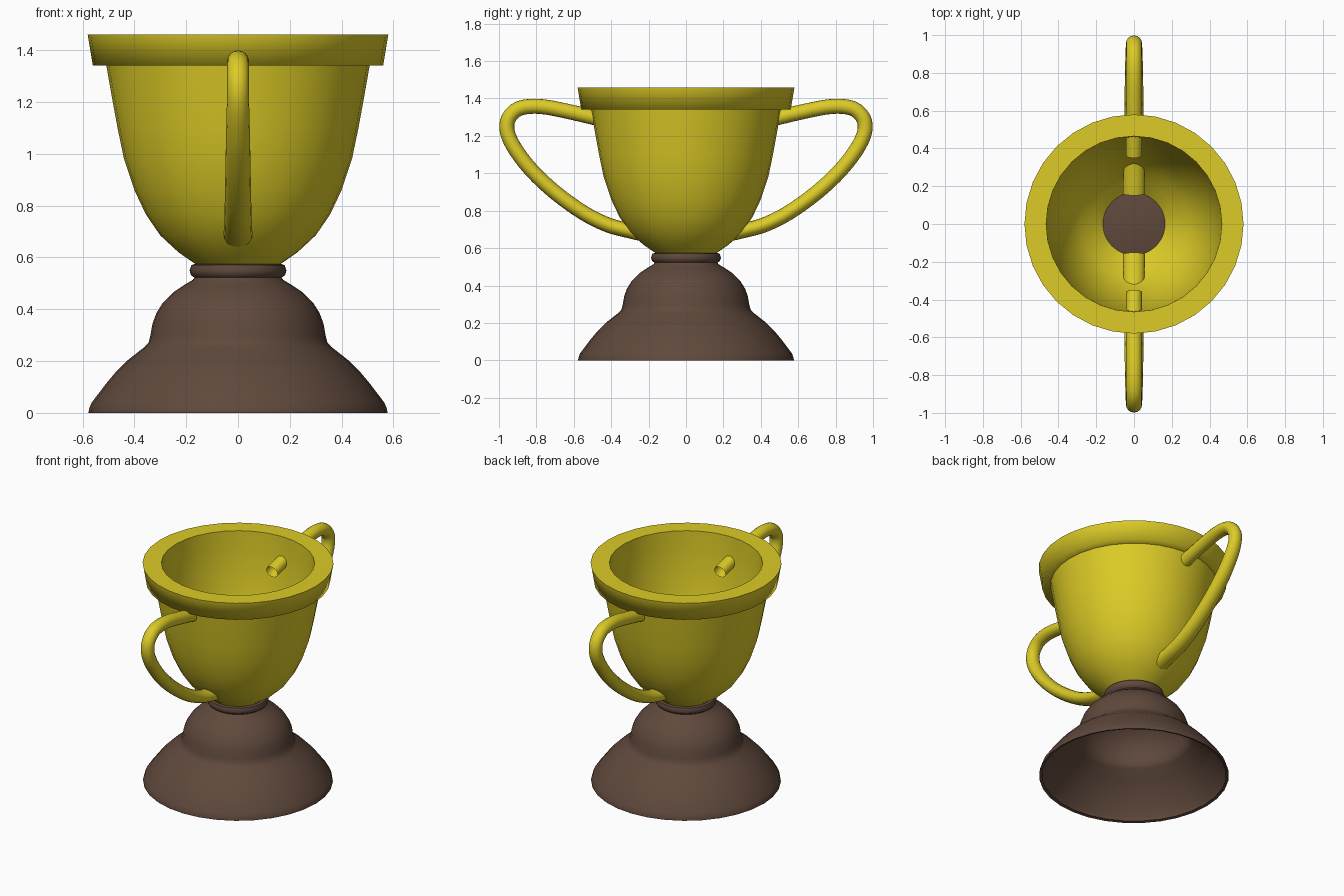
import bpy, bmesh, math
from mathutils import Vector

if "Cube" in bpy.data.objects:
    bpy.data.objects.remove(bpy.data.objects["Cube"])


def material(name, color):
    m = bpy.data.materials.new(name)
    m.diffuse_color = color
    m.use_nodes = True
    m.node_tree.nodes["Principled BSDF"].inputs["Base Color"].default_value = m.diffuse_color
    return m


gold = material("gold", (0.72, 0.60, 0.02, 1))
brown = material("brown", (0.115, 0.066, 0.045, 1))


def finish(bm, name, mat, angle=None):
    mesh = bpy.data.meshes.new(name)
    bm.to_mesh(mesh)
    bm.free()
    ob = bpy.data.objects.new(name, mesh)
    bpy.context.collection.objects.link(ob)
    mesh.materials.append(mat)
    bpy.ops.object.select_all(action='DESELECT')
    ob.select_set(True)
    bpy.context.view_layer.objects.active = ob
    if angle:
        bpy.ops.object.shade_smooth_by_angle(angle=math.radians(angle))
    else:
        bpy.ops.object.shade_smooth()
    return ob


def skin(bm, rings):
    """Join consecutive rings of vertices with quads."""
    n = len(rings[0])
    for a, b in zip(rings, rings[1:]):
        for i in range(n):
            j = (i + 1) % n
            bm.faces.new((a[i], a[j], b[j], b[i]))


def lathe(name, profile, mat, angle=None, cap_end=False, sides=32):
    bm = bmesh.new()
    turns = [2 * math.pi * i / sides for i in range(sides)]
    rings = [[bm.verts.new((r * math.cos(t), r * math.sin(t), z)) for t in turns]
             for r, z in profile]
    skin(bm, rings)
    if cap_end:
        bm.faces.new(rings[-1])
    return finish(bm, name, mat, angle)


# Hollow stepped base with a collar on top
lathe("base", [(0.56, 0.005), (0.577, 0), (0.575, 0.015), (0.566, 0.038), (0.51, 0.112),
               (0.47, 0.16), (0.43, 0.20), (0.36, 0.255), (0.345, 0.272), (0.338, 0.30),
               (0.33, 0.345), (0.315, 0.385), (0.29, 0.425), (0.25, 0.465), (0.205, 0.495),
               (0.175, 0.513), (0.168, 0.522), (0.182, 0.532), (0.187, 0.55),
               (0.18, 0.57), (0.165, 0.575)], brown, 50, cap_end=True)

# Bowl: outer wall and inner lining
outer = [(0.165, 0.575), (0.23, 0.62), (0.30, 0.685), (0.355, 0.765), (0.40, 0.86),
         (0.44, 0.98), (0.465, 1.10), (0.487, 1.22), (0.508, 1.34)]
lathe("bowl", outer, gold, 40)
inner = [(0.465, 1.46), (0.463, 1.34), (0.455, 1.22), (0.438, 1.10), (0.417, 0.98),
         (0.38, 0.86), (0.338, 0.765), (0.288, 0.69), (0.222, 0.627), (0.165, 0.576)]
lathe("bowl_lining", inner, gold, 40)

# Flared rim
lathe("rim", [(0.465, 1.34), (0.56, 1.34), (0.58, 1.46), (0.465, 1.46)], gold, 85)


def handle(name, side, sides=16, steps=4):
    path = [(0.36, 1.262), (0.50, 1.30), (0.65, 1.335), (0.75, 1.354), (0.83, 1.358),
            (0.90, 1.343), (0.945, 1.30), (0.958, 1.25), (0.945, 1.19), (0.90, 1.11),
            (0.82, 1.01), (0.70, 0.898), (0.55, 0.79), (0.42, 0.725), (0.30, 0.692),
            (0.16, 0.66)]
    p = [Vector(q) for q in path]
    p = [2 * p[0] - p[1]] + p + [2 * p[-1] - p[-2]]
    pts = []
    for i in range(1, len(p) - 2):
        a, b, c, d = p[i - 1:i + 3]
        for k in range(steps):
            t = k / steps
            pts.append(0.5 * (2 * b + (c - a) * t + (2 * a - 5 * b + 4 * c - d) * t ** 2
                              + (3 * b - a - 3 * c + d) * t ** 3))
    pts.append(p[-2])
    bm = bmesh.new()
    rings = []
    for i, q in enumerate(pts):
        d = (pts[min(i + 1, len(pts) - 1)] - pts[max(i - 1, 0)]).normalized()
        n = Vector((-d.y, d.x))
        f = i / (len(pts) - 1)
        width = 0.042 + 0.016 * max(0, f - 0.5) * 2   # wider at the lower end
        ring = []
        for k in range(sides):
            t = 2 * math.pi * k / sides
            o = q + n * 0.04 * math.sin(t)
            ring.append(bm.verts.new((width * math.cos(t), side * o.x, o.y)))
        rings.append(ring)
    skin(bm, rings)
    bmesh.ops.recalc_face_normals(bm, faces=bm.faces)
    return finish(bm, name, gold)


# Handles with open ends that poke through the bowl wall
handle("front_handle", -1)
handle("back_handle", 1)
